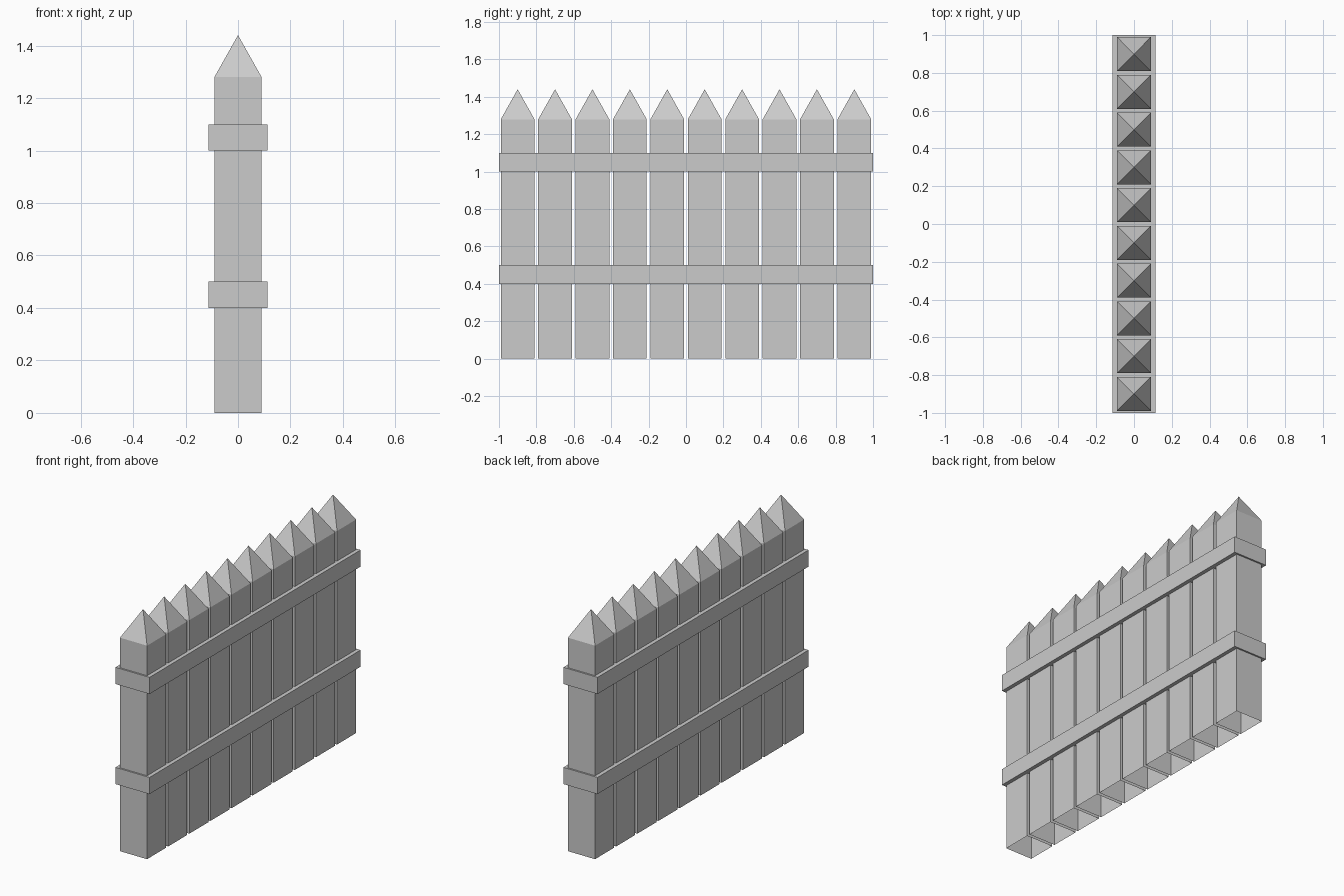
import bpy
import bmesh

cube = bpy.data.objects.get("Cube")
if cube:
    bpy.data.objects.remove(cube, do_unlink=True)

# One plain grey for the whole fence
grey = bpy.data.materials.new("plain_grey")
grey.use_nodes = True
colour = (0.6, 0.6, 0.6, 1)
grey.diffuse_color = colour
grey.node_tree.nodes["Principled BSDF"].inputs["Base Color"].default_value = colour

COUNT = 10
PITCH = 0.2
HALF = 0.09
SHOULDER = 1.28
TIP = 1.44


def add_object(name, bm):
    mesh = bpy.data.meshes.new(name)
    bmesh.ops.recalc_face_normals(bm, faces=bm.faces)
    bm.to_mesh(mesh)
    bm.free()
    mesh.materials.append(grey)
    obj = bpy.data.objects.new(name, mesh)
    bpy.context.collection.objects.link(obj)
    return obj


def add_picket(name, y):
    # Square post, open underneath, with a pyramid point
    bm = bmesh.new()
    corners = [(-HALF, -HALF), (HALF, -HALF), (HALF, HALF), (-HALF, HALF)]
    foot = [bm.verts.new((cx, cy, 0)) for cx, cy in corners]
    top = [bm.verts.new((cx, cy, SHOULDER)) for cx, cy in corners]
    tip = bm.verts.new((0, 0, TIP))
    for i in range(4):
        j = (i + 1) % 4
        bm.faces.new((foot[i], foot[j], top[j], top[i]))
        bm.faces.new((top[i], top[j], tip))
    add_object(name, bm).location.y = y


def add_rail(name, z):
    # Flat bar running the full length, wrapped around the pickets
    bm = bmesh.new()
    bmesh.ops.create_cube(bm, size=1)
    bmesh.ops.scale(bm, vec=(0.226, 2, 0.1), verts=bm.verts)
    add_object(name, bm).location.z = z


for n in range(COUNT):
    add_picket(f"picket_{n + 1}", (n - (COUNT - 1) / 2) * PITCH)

add_rail("lower_rail", 0.45)
add_rail("upper_rail", 1.05)
